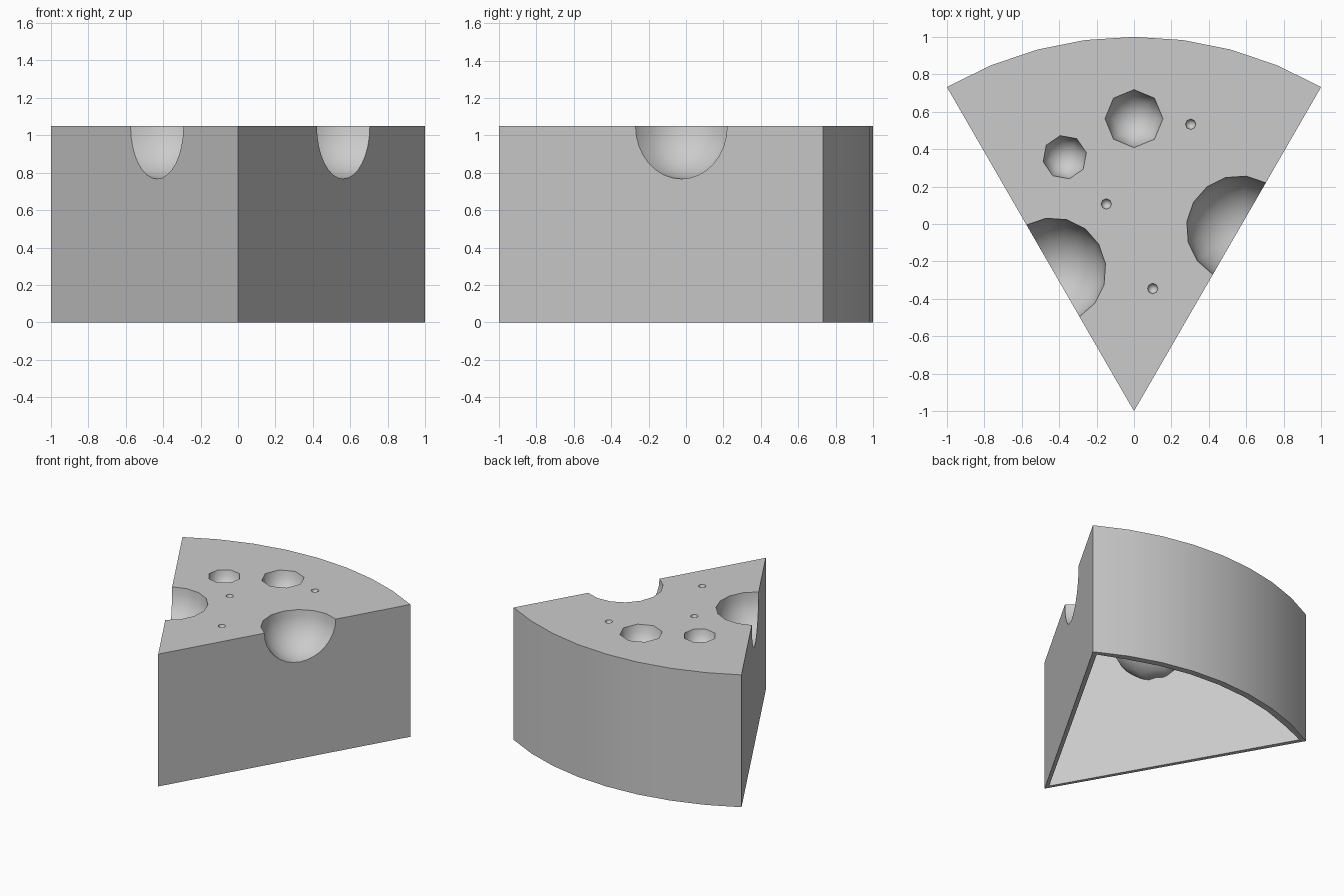
import bpy, bmesh
from math import sin, cos, radians
from mathutils import Matrix

if "Cube" in bpy.data.objects:
    bpy.data.objects.remove(bpy.data.objects["Cube"])

H = 1.05  # wedge height


def make_object(name, bm):
    bmesh.ops.recalc_face_normals(bm, faces=bm.faces[:])
    me = bpy.data.meshes.new(name)
    bm.to_mesh(me)
    bm.free()
    ob = bpy.data.objects.new(name, me)
    bpy.context.collection.objects.link(ob)
    return ob


def bake(ob):
    dg = bpy.context.evaluated_depsgraph_get()
    me = bpy.data.meshes.new_from_object(ob.evaluated_get(dg))
    ob.modifiers.clear()
    ob.data = me


# Wedge: 60 degree sector of radius 2 with its tip at the front
bm = bmesh.new()
profile = [(0, -1)]
for i in range(9):
    a = radians(60 + 7.5 * i)
    profile.append((2 * cos(a), 2 * sin(a) - 1))
base = bm.faces.new([bm.verts.new((x, y, 0)) for x, y in profile])
top = bmesh.ops.extrude_face_region(bm, geom=[base])["geom"]
bmesh.ops.translate(bm, vec=(0, 0, H),
                    verts=[g for g in top if isinstance(g, bmesh.types.BMVert)])
wedge = make_object("cheese_wedge", bm)

# Holes: x, y, radius, sides, turn in degrees
holes = [
    (-0.433, -0.25, 0.283, 16, 7.5),
    (0.563, -0.025, 0.283, 16, -7.5),
    (0, 0.563, 0.155, 8, 0),
    (-0.37, 0.357, 0.118, 8, 12),
    (0.303, 0.533, 0.028, 8, 0),
    (-0.148, 0.107, 0.028, 8, 0),
    (0.1, -0.345, 0.028, 8, 0),
]
bm = bmesh.new()
for x, y, r, n, turn in holes:
    bmesh.ops.create_uvsphere(
        bm, u_segments=n, v_segments=max(n // 2, 8) if n == 8 else n, radius=r,
        matrix=Matrix.Translation((x, y, H)) @ Matrix.Rotation(radians(turn), 4, 'Z'))
cutter = make_object("hole_cutter", bm)
cutter.hide_render = True

cut = wedge.modifiers.new("holes", 'BOOLEAN')
cut.operation = 'DIFFERENCE'
cut.solver = 'EXACT'
cut.object = cutter
bake(wedge)
bpy.data.objects.remove(cutter)

# Open the underside, leaving a shell
bm = bmesh.new()
bm.from_mesh(wedge.data)
bmesh.ops.remove_doubles(bm, verts=bm.verts[:], dist=0.001)
bottom = [f for f in bm.faces if all(v.co.z < 0.001 for v in f.verts)]
bmesh.ops.delete(bm, geom=bottom, context='FACES')
bm.to_mesh(wedge.data)
bm.free()

shell = wedge.modifiers.new("shell", 'SOLIDIFY')
shell.thickness = 0.05
shell.offset = -1
bake(wedge)

# Smooth rind and holes, crisp edges
bpy.context.view_layer.objects.active = wedge
wedge.select_set(True)
bpy.ops.object.shade_smooth_by_angle(angle=radians(48))
